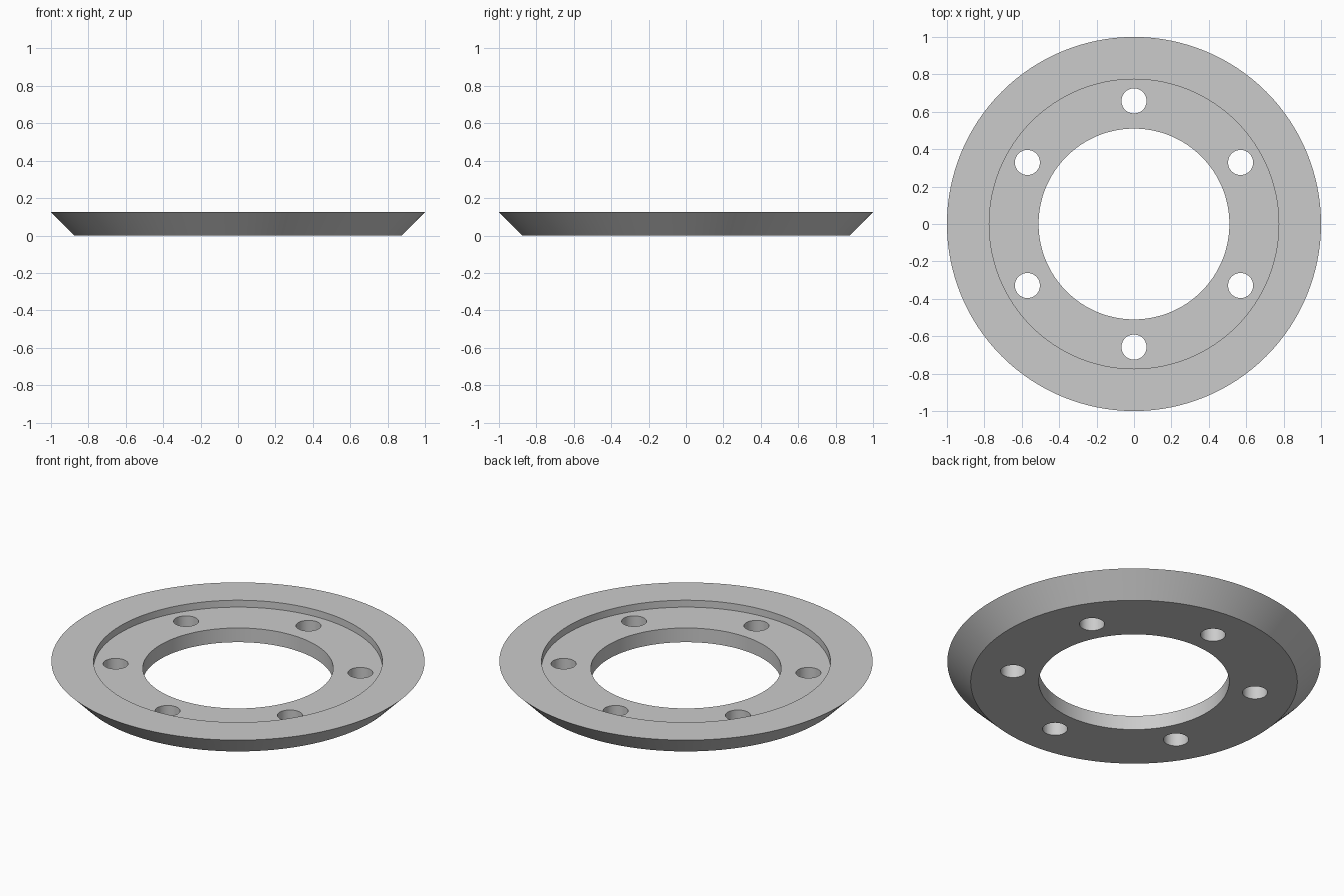
import bpy, bmesh, math

cube = bpy.data.objects.get("Cube")
if cube:
    bpy.data.objects.remove(cube, do_unlink=True)

SEGMENTS = 128
HEIGHT, FLOOR = 0.125, 0.084

# Plain grey material
grey = bpy.data.materials.new("plain_grey")
grey.use_nodes = True
colour = (0.6, 0.6, 0.6, 1)
grey.diffuse_color = colour
grey.node_tree.nodes["Principled BSDF"].inputs["Base Color"].default_value = colour


def make_object(name, bm):
    bmesh.ops.recalc_face_normals(bm, faces=bm.faces)
    mesh = bpy.data.meshes.new(name)
    bm.to_mesh(mesh)
    bm.free()
    mesh.materials.append(grey)
    obj = bpy.data.objects.new(name, mesh)
    bpy.context.collection.objects.link(obj)
    return obj


# Flange ring: closed profile (radius, height) spun around z
profile = [(0.51, 0), (0.875, 0), (1, HEIGHT), (0.774, HEIGHT), (0.774, FLOOR), (0.51, FLOOR)]
bm = bmesh.new()
points = [bm.verts.new((r, 0, z)) for r, z in profile]
edges = [bm.edges.new((a, b)) for a, b in zip(points, points[1:] + points[:1])]
bmesh.ops.spin(bm, geom=points + edges, axis=(0, 0, 1), cent=(0, 0, 0),
               angle=math.tau, steps=SEGMENTS, use_merge=True)
bmesh.ops.remove_doubles(bm, verts=bm.verts, dist=1e-5)
ring = make_object("flange_ring", bm)

# Six bolt holes
bm = bmesh.new()
for i in range(6):
    angle = math.radians(90 + 60 * i)
    hole = bmesh.ops.create_cone(bm, cap_ends=True, segments=48, radius1=0.067, radius2=0.067, depth=0.5)
    bmesh.ops.translate(bm, verts=hole["verts"],
                        vec=(0.658 * math.cos(angle), 0.658 * math.sin(angle), 0))
cutter = make_object("bolt_hole_cutter", bm)

bpy.ops.object.select_all(action="DESELECT")
ring.select_set(True)
bpy.context.view_layer.objects.active = ring
cut = ring.modifiers.new("bolt_holes", "BOOLEAN")
cut.operation = "DIFFERENCE"
cut.solver = "EXACT"
cut.object = cutter
bpy.ops.object.modifier_apply(modifier=cut.name)
bpy.data.objects.remove(cutter, do_unlink=True)
bpy.ops.object.shade_smooth_by_angle(angle=math.radians(30))
